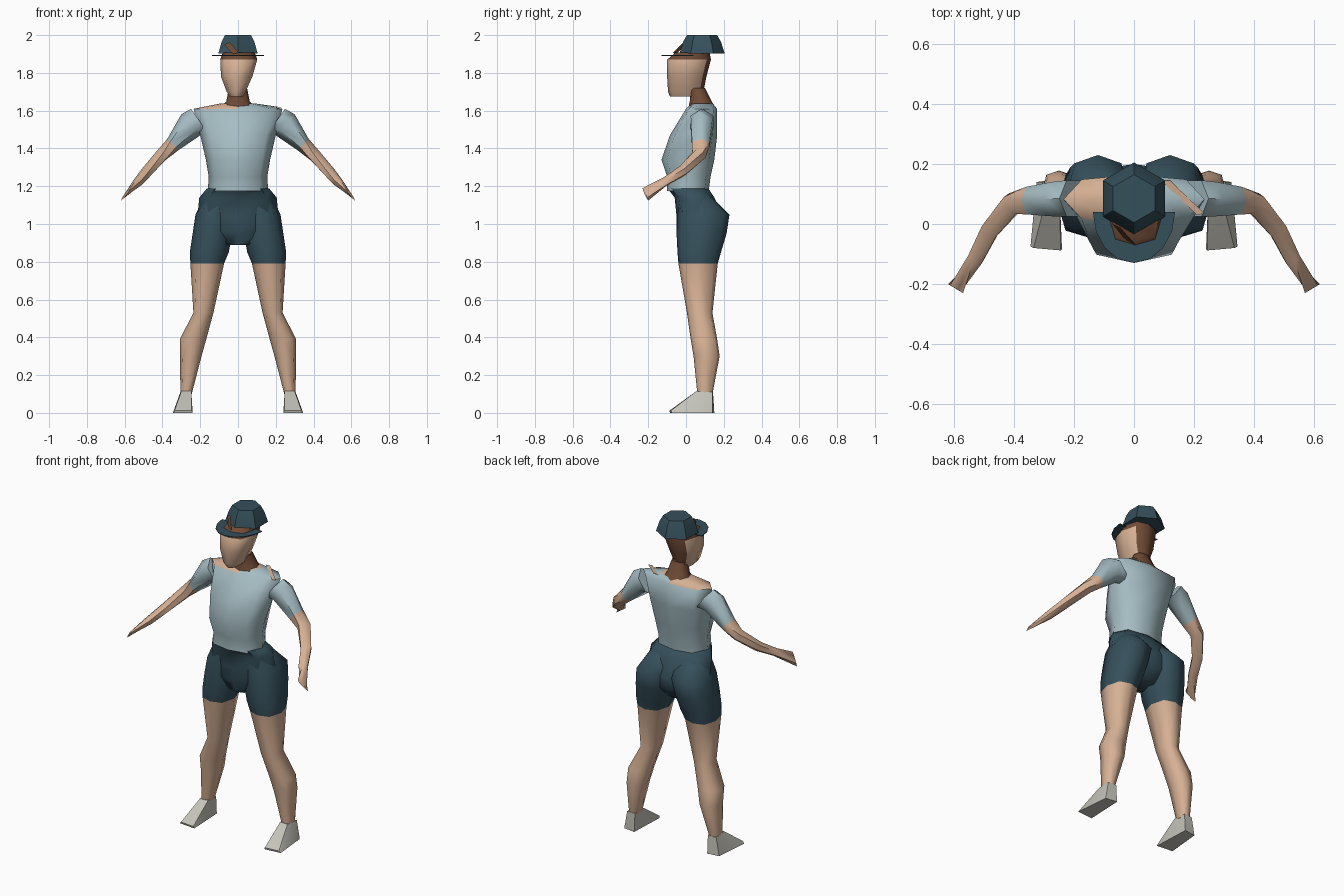
import bpy, bmesh, math
from mathutils import Vector

if "Cube" in bpy.data.objects:
    bpy.data.objects.remove(bpy.data.objects["Cube"])


def material(name, rgb):
    m = bpy.data.materials.new(name)
    m.use_nodes = True
    m.diffuse_color = (*rgb, 1)
    m.node_tree.nodes["Principled BSDF"].inputs["Base Color"].default_value = (*rgb, 1)
    return m


SKIN = material("skin", (0.68, 0.44, 0.30))
SHIRT = material("pale_blue_shirt", (0.38, 0.51, 0.55))
NAVY = material("dark_teal", (0.036, 0.080, 0.105))
HAIR = material("brown_hair", (0.16, 0.07, 0.037))
SHOE = material("light_grey_shoe", (0.56, 0.55, 0.49))


def finish(name, bm, mats, rule=None, angle=60):
    """Turn a bmesh into an object, colouring faces by a rule."""
    bmesh.ops.recalc_face_normals(bm, faces=bm.faces)
    bm.normal_update()
    if rule:
        for f in bm.faces:
            f.material_index = rule(f.calc_center_median(), f.normal)
    me = bpy.data.meshes.new(name)
    bm.to_mesh(me)
    bm.free()
    for m in mats:
        me.materials.append(m)
    ob = bpy.data.objects.new(name, me)
    bpy.context.collection.objects.link(ob)
    bpy.ops.object.select_all(action='DESELECT')
    ob.select_set(True)
    bpy.context.view_layer.objects.active = ob
    bpy.ops.object.shade_smooth_by_angle(angle=math.radians(angle))
    return ob


def loft(name, rings, mats, rule=None, angle=60):
    """Skin a list of point rings and cap both ends."""
    bm = bmesh.new()
    vs = [[bm.verts.new(p) for p in r] for r in rings]
    n = len(vs[0])
    for a, b in zip(vs, vs[1:]):
        for i in range(n):
            j = (i + 1) % n
            bm.faces.new((a[i], a[j], b[j], b[i]))
    bm.faces.new(vs[0])
    bm.faces.new(vs[-1])
    return finish(name, bm, mats, rule, angle)


def hull(name, pts, mat):
    bm = bmesh.new()
    for p in pts:
        bm.verts.new(p)
    bmesh.ops.convex_hull(bm, input=bm.verts)
    return finish(name, bm, [mat], angle=35)


def plate(name, pts, mat):
    bm = bmesh.new()
    bm.faces.new([bm.verts.new(p) for p in pts])
    return finish(name, bm, [mat])


OCTAGON = [(1, 0), (.74, .8), (0, 1), (-.74, .8), (-1, 0), (-.74, -.8), (0, -1), (.74, -.8)]


def level(z, xc, rx, front, back, s=1):
    """Horizontal eight-sided ring."""
    yc, ry = (front + back) / 2, (back - front) / 2
    return [Vector((s * (xc + rx * u), yc + ry * v, z)) for u, v in OCTAGON]


def across(c, d, ra, rb, s):
    """Six-sided ring around centre c, facing direction d."""
    d = Vector(d).normalized()
    a = d.cross(Vector((0, 0, 1))).normalized()
    b = a.cross(d)
    out = []
    for k in range(6):
        t = k * math.pi / 3 + math.pi / 2
        p = Vector(c) + a * ra * math.cos(t) + b * rb * math.sin(t)
        out.append(Vector((s * p.x, p.y, p.z)))
    return out


# Torso: shirt, with a bare collar on one shoulder
loft("shirt_torso", [level(*r) for r in (
    (1.175, 0, .16, -.10, .12), (1.25, 0, .155, -.10, .13),
    (1.34, 0, .17, -.13, .15), (1.47, 0, .20, -.085, .165),
    (1.61, 0, .235, 0, .165), (1.637, 0, .10, .03, .14))],
    [SHIRT, SKIN], lambda c, n: int(c.z > 1.612 and c.x < .02))
plate("shoulder_skin_strip", [(.09, .145, 1.634), (.12, .145, 1.634),
                              (.235, .035, 1.617), (.21, .03, 1.617)], SKIN)

# Pelvis between the legs
loft("shorts_pelvis", [level(*r) for r in (
    (.89, 0, .07, -.03, .13), (.96, 0, .20, -.05, .19), (1.04, 0, .215, -.05, .20),
    (1.14, 0, .205, -.06, .15), (1.188, 0, .165, -.098, .118))], [NAVY])

for side, s in (("left", 1), ("right", -1)):
    # Leg: shorts above the hem, skin below
    loft(side + "_leg", [level(*r, s) for r in (
        (1.17, .085, .08, -.03, .11), (1.05, .12, .105, -.045, .23),
        (.95, .135, .105, -.05, .215), (.85, .152, .103, -.045, .185),
        (.79, .163, .089, -.04, .168), (.53, .183, .053, .005, .14),
        (.39, .238, .07, .025, .165), (.30, .25, .057, .04, .178),
        (.10, .275, .03, .06, .14))],
        [SKIN, NAVY], lambda c, n: int(c.z > .79))

    # Shoe wedge
    hull(side + "_shoe", [(s * x, y, z) for x, y, z in (
        (.25, .15, 0), (.325, .14, 0), (.24, -.085, 0), (.345, -.075, 0),
        (.245, -.088, .012), (.335, -.08, .012), (.247, .06, .115),
        (.30, .055, .115), (.25, .143, .11), (.305, .14, .11))], SHOE)

    # Arm: sleeve, forearm and flat hand
    rings = [across(*r, s) for r in (
        ((.20, .085, 1.54), (1, 0, -.7), .07, .085),
        ((.25, .083, 1.525), (1, 0, -.9), .066, .075),
        ((.345, .078, 1.42), (1, 0, -1), .053, .042),
        ((.405, .068, 1.365), (1, -.7, -.9), .04, .037),
        ((.48, -.02, 1.28), (1, -1.4, -1.1), .034, .03),
        ((.528, -.115, 1.222), (1, -1.5, -1), .03, .024))]
    tip, edge = Vector((.595, -.215, 1.157)), Vector((.025, .015, -.033))
    end = []
    for k in range(6):
        t = k * math.pi / 3 + math.pi / 2
        p = tip - edge * math.sin(t) + Vector((-.006, -.004, 0)) * math.cos(t)
        end.append(Vector((s * p.x, p.y, p.z)))
    loft(side + "_arm", rings + [end], [SKIN, SHIRT], lambda c, n: int(abs(c.x) < .346))

# Neck and head, with hair at the nape and crown
loft("neck", [level(*r) for r in (
    (1.605, 0, .10, .01, .165), (1.65, 0, .062, .02, .135), (1.72, 0, .048, .02, .10))], [HAIR])
loft("head", [level(*r) for r in (
    (1.675, -.01, .035, -.085, .088), (1.70, -.01, .05, -.095, .092),
    (1.78, -.007, .083, -.10, .108), (1.87, .004, .098, -.10, .132),
    (1.908, .004, .085, -.055, .125))],
    [SKIN, HAIR], lambda c, n: int(c.z > 1.88 or n.y > .6))

# Cap crown, brim and a tuft of hair
loft("cap_crown", [[(r * math.sin(k * math.pi / 3), .085 + r * math.cos(k * math.pi / 3), z)
                    for k in range(6)] for r, z in ((.12, 1.903), (.10, 1.965), (.08, 2.0))],
     [NAVY], angle=40)
arc = [math.pi + k * math.pi / 8 for k in range(9)]
loft("cap_brim", [[(.137 * math.cos(t), .04 + .17 * math.sin(t), z) for t in arc]
                  for z in (1.890, 1.895)], [NAVY], angle=30)
plate("hair_tuft", [(-.072, .0, 1.95), (-.045, -.012, 1.962),
                    (.005, -.07, 1.905), (-.03, -.05, 1.902)], HAIR)
